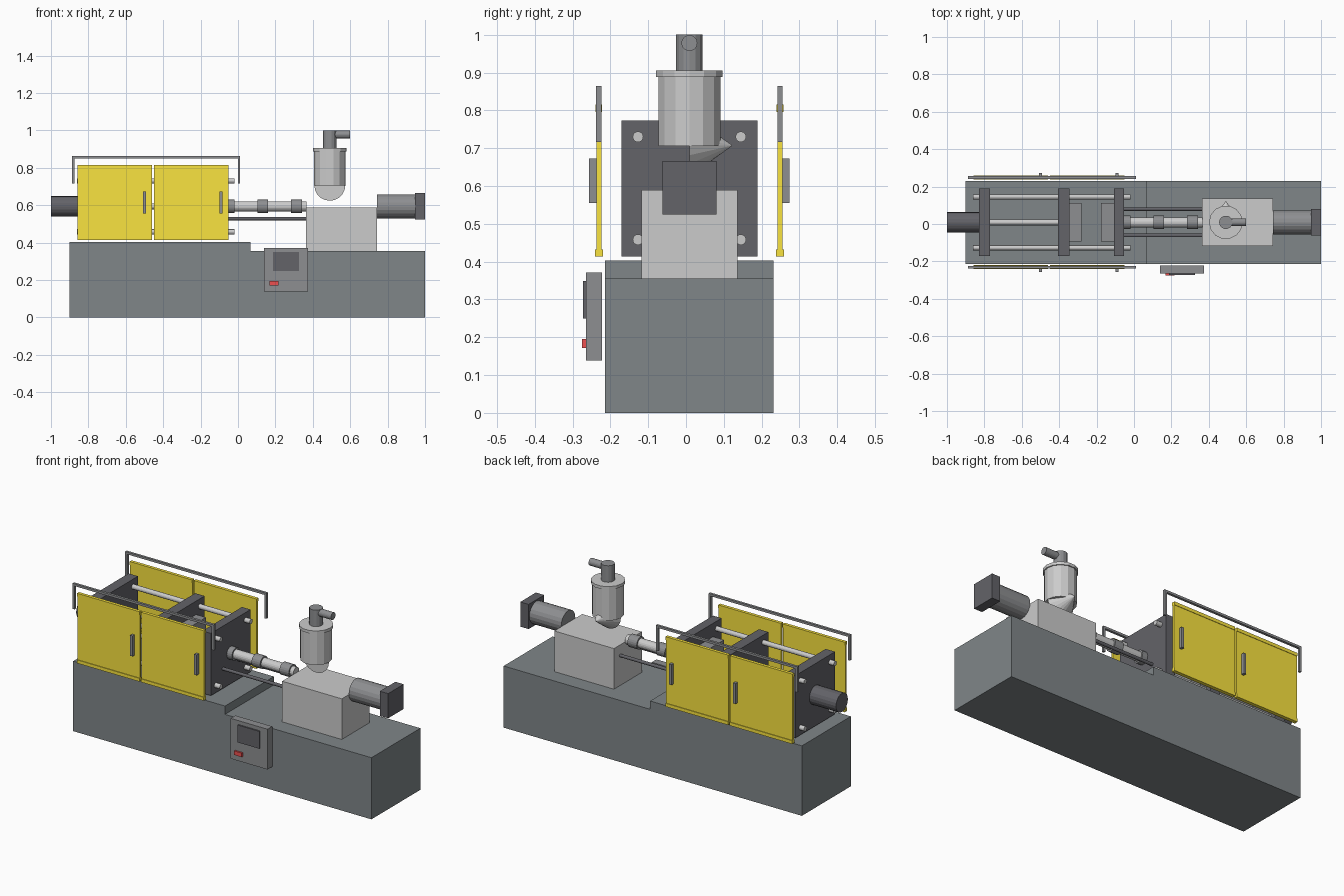
import bpy, bmesh
from math import pi
from mathutils import Matrix, Vector

if "Cube" in bpy.data.objects:
    bpy.data.objects.remove(bpy.data.objects["Cube"])

CY, CZ = 0.009, 0.594      # machine centre line


def mat(name, *col):
    m = bpy.data.materials.new(name)
    m.diffuse_color = (*col, 1)
    m.use_nodes = True
    m.node_tree.nodes["Principled BSDF"].inputs["Base Color"].default_value = m.diffuse_color
    return m


YELLOW = mat("guard_yellow", 0.95, 0.77, 0.05)
RED = mat("button_red", 0.85, 0.08, 0.08)
BED = mat("bed_grey", 0.215, 0.24, 0.25)
DARK = mat("dark_grey", 0.125, 0.125, 0.14)
MID = mat("mid_grey", 0.27, 0.275, 0.285)


def finish(name, bm, m=None):
    me = bpy.data.meshes.new(name)
    bm.to_mesh(me)
    bm.free()
    ob = bpy.data.objects.new(name, me)
    bpy.context.collection.objects.link(ob)
    if m:
        me.materials.append(m)
    return ob


def box(name, x, y, z, m=None):
    """Box from (min, max) ranges."""
    bm = bmesh.new()
    bmesh.ops.create_cube(bm, size=1)
    size = [r[1] - r[0] for r in (x, y, z)]
    mid = [(r[1] + r[0]) / 2 for r in (x, y, z)]
    bmesh.ops.transform(bm, verts=bm.verts,
                        matrix=Matrix.Translation(mid) @ Matrix.Diagonal((*size, 1)))
    return finish(name, bm, m)


def cyl(name, start, end, r1, r2=None, n=20, m=None):
    """Cylinder or cone between two points."""
    a, b = Vector(start), Vector(end)
    d = b - a
    bm = bmesh.new()
    bmesh.ops.create_cone(bm, cap_ends=True, segments=n, radius1=r1,
                          radius2=r1 if r2 is None else r2, depth=d.length)
    rot = Vector((0, 0, 1)).rotation_difference(d).to_matrix().to_4x4()
    bmesh.ops.transform(bm, verts=bm.verts, matrix=Matrix.Translation((a + b) / 2)
                        @ rot @ Matrix.Rotation(pi / 2, 4, 'Z'))
    return finish(name, bm, m)


def xcyl(name, x0, x1, r, y=CY, z=CZ, n=20, m=None):
    return cyl(name, (x0, y, z), (x1, y, z), r, n=n, m=m)


def around(h):
    return (CY - h, CY + h)


# machine bed
box("clamp_base", (-0.90, 0.067), (-0.214, 0.231), (0, 0.403), BED)
box("injection_base", (0.067, 1.0), (-0.214, 0.231), (0, 0.355), BED)

# clamp platens, mould halves and tie bars
for name, x0, x1 in (("rear_platen", -0.83, -0.77), ("moving_platen", -0.405, -0.345),
                     ("fixed_platen", -0.107, -0.053)):
    box(name, (x0, x1), around(0.18), (0.414, 0.773), DARK)
for name, x0, x1 in (("moving_mould", -0.345, -0.282), ("fixed_mould", -0.177, -0.107)):
    box(name, (x0, x1), around(0.102), (CZ - 0.102, CZ + 0.102), MID)
for sy in (-1, 1):
    for sz in (-1, 1):
        xcyl("tie_bar", -0.862, -0.018, 0.014, CY + sy * 0.136, CZ + sz * 0.136)
xcyl("clamp_cylinder", -1.0, -0.83, 0.054, m=DARK)
xcyl("clamp_piston", -0.77, -0.405, 0.016)

# injection barrel with heater bands
xcyl("barrel", -0.053, 0.365, 0.027)
for x0, x1 in ((-0.053, -0.02), (0.105, 0.16), (0.283, 0.342)):
    xcyl("heater_band", x0, x1, 0.036, m=MID)
for s in (-1, 1):
    xcyl("guide_rod", -0.053, 0.365, 0.009, CY + s * 0.07, 0.528, 12, DARK)

# injection unit and drive
box("injection_housing", (0.364, 0.744), around(0.127), (0.355, 0.589))
xcyl("drive_motor", 0.744, 0.947, 0.064, m=MID)
box("motor_end_block", (0.947, 1.0), around(0.071), (0.524, 0.666), DARK)

# material hopper
HX = 0.491
cyl("hopper_cone", (HX, CY, 0.707), (HX, 0.123, 0.707), 0.083, 0.0)
cyl("hopper_body", (HX, CY, 0.706), (HX, CY, 0.89), 0.084, n=14)
cyl("hopper_lid", (HX, CY, 0.888), (HX, CY, 0.905), 0.09, n=14)
cyl("loader_pipe", (HX, CY, 0.905), (HX, CY, 1.0), 0.036, n=14, m=MID)
cyl("loader_inlet", (HX, CY, 0.978), (0.60, CY, 0.978), 0.021, m=MID)

# sliding guard doors, handles and overhead rails on both sides
for s, side in ((-1, "front"), (1, "back")):
    y = CY + s * 0.2395

    def slab(h, y=y):
        return (y - h, y + h)

    for x0, x1, hx in ((-0.858, -0.46, -0.50), (-0.449, -0.05, -0.092)):
        box(side + "_guard_door", (x0, x1), slab(0.0065), (0.415, 0.815), YELLOW)
        for z0, h in ((0.413, 0.0105), (0.796, 0.009)):
            box(side + "_door_trim", (x0, x1), slab(h), (z0, z0 + 0.019), YELLOW)
        box(side + "_door_handle", (hx - 0.008, hx + 0.008),
            sorted((y + s * 0.0055, y + s * 0.0255)), (0.555, 0.673), MID)
    box(side + "_guard_rail", (-0.888, 0.012), slab(0.007), (0.851, 0.864), MID)
    for x0 in (-0.888, -0.001):
        box(side + "_rail_post", (x0, x0 + 0.013), slab(0.007), (0.717, 0.851), MID)

# control panel
box("control_panel", (0.139, 0.374), (-0.265, -0.222), (0.139, 0.371), MID)
box("control_screen", (0.188, 0.327), (-0.273, -0.265), (0.249, 0.349), DARK)
box("stop_button", (0.168, 0.216), (-0.275, -0.265), (0.172, 0.195), RED)
